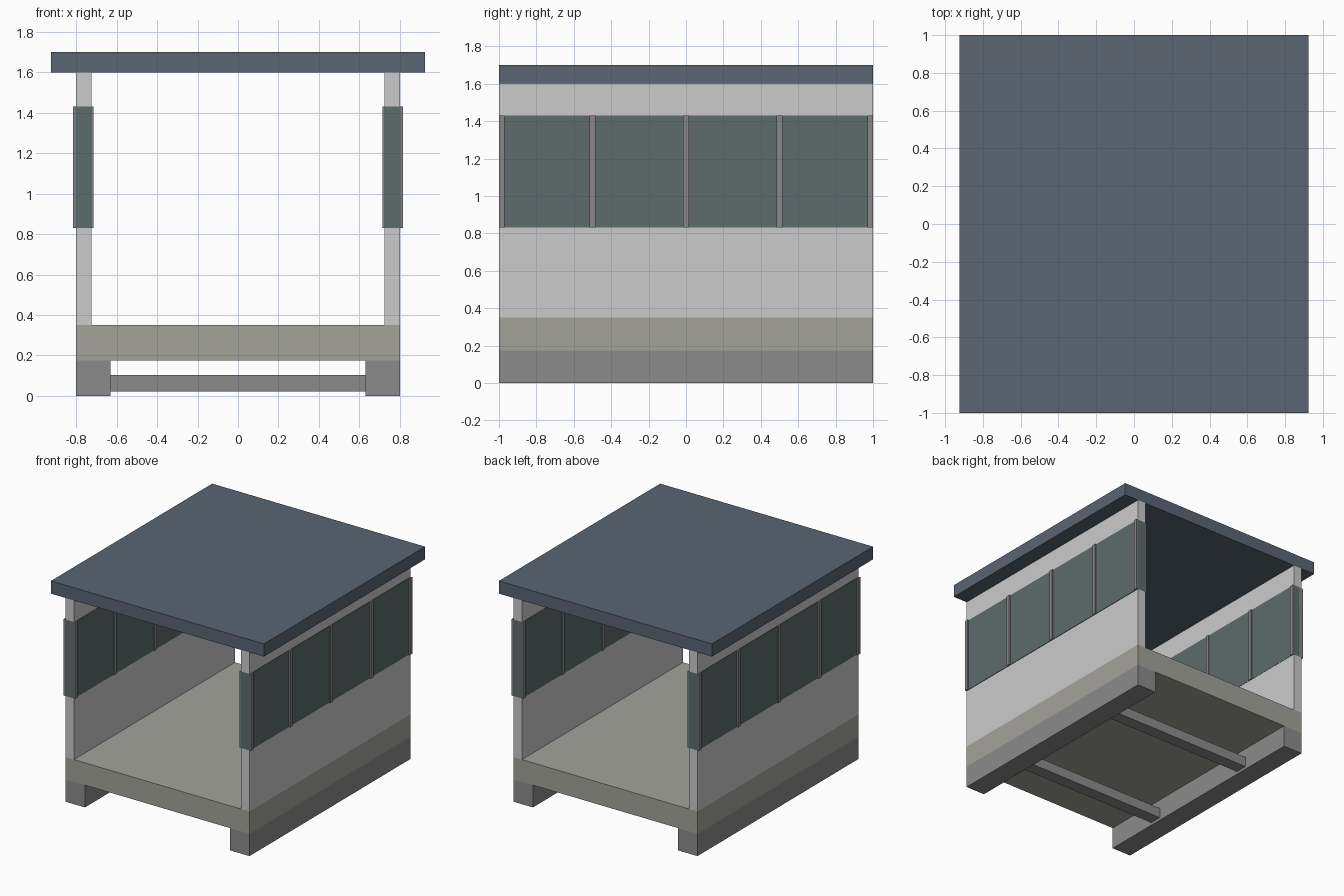
import bpy

if "Cube" in bpy.data.objects:
    bpy.data.objects.remove(bpy.data.objects["Cube"])


def material(name, rgb):
    m = bpy.data.materials.new(name)
    m.diffuse_color = (*rgb, 1)
    m.use_nodes = True
    m.node_tree.nodes["Principled BSDF"].inputs["Base Color"].default_value = m.diffuse_color
    return m


ROOF = material("slate", (0.10, 0.13, 0.17))
FLOOR = material("deck", (0.37, 0.37, 0.33))
STEEL = material("dark_grey", (0.26, 0.26, 0.26))
WALL = material("light_grey", (0.65, 0.65, 0.65))
GLASS = material("tinted_glass", (0.11, 0.15, 0.15))
FRAME = material("frame_grey", (0.25, 0.24, 0.24))


def box(name, x, y, z, mat):
    """Box spanning the (min, max) range on each axis."""
    spans = (x, y, z)
    bpy.ops.mesh.primitive_cube_add(size=1, location=[(a + b) / 2 for a, b in spans])
    ob = bpy.context.object
    ob.name = name
    ob.scale = [b - a for a, b in spans]
    bpy.ops.object.transform_apply(location=True, rotation=False, scale=True)
    ob.data.materials.append(mat)
    return ob


def side_pair(name, x, y, z, mat):
    """Box on the right side, repeated on the left."""
    box("right_" + name, x, y, z, mat)
    box("left_" + name, (-x[1], -x[0]), y, z, mat)


FULL = (-1, 1)

# Floor slab and flat roof
box("floor", (-0.8, 0.8), FULL, (0.175, 0.35), FLOOR)
box("roof", (-0.925, 0.925), FULL, (1.6, 1.7), ROOF)

# Skids and the cross beams between them
side_pair("skid", (0.63, 0.8), FULL, (0, 0.175), STEEL)
for i, y in enumerate((-0.5, 0.5)):
    box(f"cross_beam_{i + 1}", (-0.63, 0.63), (y - 0.05, y + 0.05), (0.022, 0.102), STEEL)

# Side walls with a window band between them
side_pair("lower_wall", (0.725, 0.8), FULL, (0.35, 0.83), WALL)
side_pair("upper_wall", (0.725, 0.8), FULL, (1.43, 1.6), WALL)
side_pair("window", (0.723, 0.804), FULL, (0.83, 1.43), GLASS)

# Window mullions
for i, y in enumerate((-0.985, -0.5, 0, 0.5, 0.985)):
    side_pair(f"mullion_{i + 1}", (0.715, 0.815), (y - 0.015, y + 0.015), (0.83, 1.43), FRAME)
